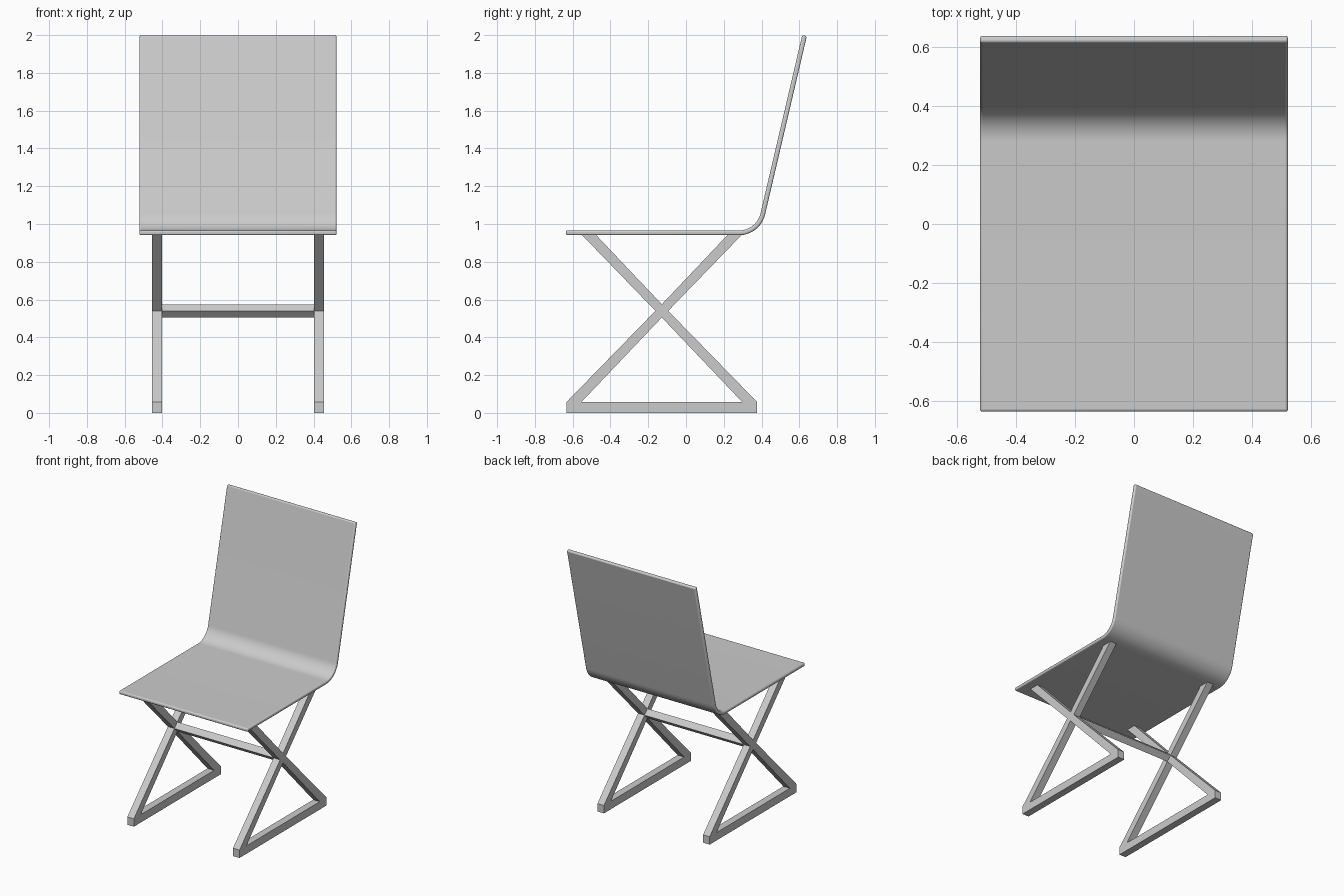
import bpy, bmesh, math
from mathutils import Vector

old = bpy.data.objects.get("Cube")
if old:
    bpy.data.objects.remove(old, do_unlink=True)

grey = bpy.data.materials.new("light grey")
grey.use_nodes = True
colour = (0.6, 0.6, 0.6, 1)
grey.diffuse_color = colour
grey.node_tree.nodes["Principled BSDF"].inputs["Base Color"].default_value = colour


def slab(name, points, faces, x0, x1):
    """Planar faces in the y-z plane, extruded from x0 to x1."""
    bm = bmesh.new()
    verts = [bm.verts.new((x0, y, z)) for y, z in points]
    flat = [bm.faces.new([verts[i] for i in f]) for f in faces]
    grown = bmesh.ops.extrude_face_region(bm, geom=flat, use_keep_orig=True)
    moved = [g for g in grown["geom"] if isinstance(g, bmesh.types.BMVert)]
    bmesh.ops.translate(bm, vec=(x1 - x0, 0, 0), verts=moved)
    bmesh.ops.recalc_face_normals(bm, faces=bm.faces)
    mesh = bpy.data.meshes.new(name)
    bm.to_mesh(mesh)
    bm.free()
    mesh.materials.append(grey)
    obj = bpy.data.objects.new(name, mesh)
    bpy.context.collection.objects.link(obj)
    return obj


# Seat and back: one bent sheet, a centreline offset to both sides
half, radius, seat_z, bend_y = 0.0125, 0.13, 0.953, 0.28
lean = math.atan2(0.94, 0.22)
steps = 16
path = [(Vector((-0.636, seat_z)), 0)]
for i in range(steps + 1):
    a = lean * i / steps
    path.append((Vector((bend_y + radius * math.sin(a),
                         seat_z + radius * (1 - math.cos(a)))), a))
run = Vector((math.cos(lean), math.sin(lean)))
end = path[-1][0]
path.append((end + run * ((1.997 - end.y) / run.y), lean))


def offset(d):
    return [p + Vector((-math.sin(a), math.cos(a))) * d for p, a in path]


outline = offset(half) + offset(-half)[::-1]
shell = slab("seat_and_back", outline, [range(len(outline))], -0.522, 0.522)
bevel = shell.modifiers.new("rounded_rim", 'BEVEL')
bevel.width = 0.009
bevel.segments = 3
bevel.limit_method = 'ANGLE'
bevel.angle_limit = math.radians(40)
bpy.context.view_layer.objects.active = shell
shell.select_set(True)
bpy.ops.object.shade_smooth_by_angle(angle=math.radians(40))
shell.select_set(False)

# Side frames: crossed legs joined by a floor bar
mid, cross_z, foot_z, top_z = -0.128, 0.54, 0.058, 0.942
reach, inner, wide, narrow = 0.504, 0.425, 0.423, 0.348
diamond = [(mid, cross_z + 0.035), (mid - 0.034, cross_z),
           (mid, cross_z - 0.035), (mid + 0.034, cross_z)]
frame = diamond + [
    (mid - narrow, top_z), (mid - wide, top_z),
    (mid + narrow, top_z), (mid + wide, top_z),
    (mid - reach, foot_z), (mid - inner, foot_z),
    (mid + inner, foot_z), (mid + reach, foot_z),
    (mid + reach, 0), (mid - reach, 0)]
frame_faces = [(0, 1, 2, 3), (0, 4, 5, 1), (0, 3, 7, 6),
               (1, 8, 9, 2), (2, 10, 11, 3), (8, 13, 12, 11, 10, 9)]
for name, side in (("left_leg_frame", 1), ("right_leg_frame", -1)):
    slab(name, frame, frame_faces, side * 0.402, side * 0.455)

# Crossbar between the frames
slab("crossbar", diamond, [range(4)], -0.402, 0.402)
